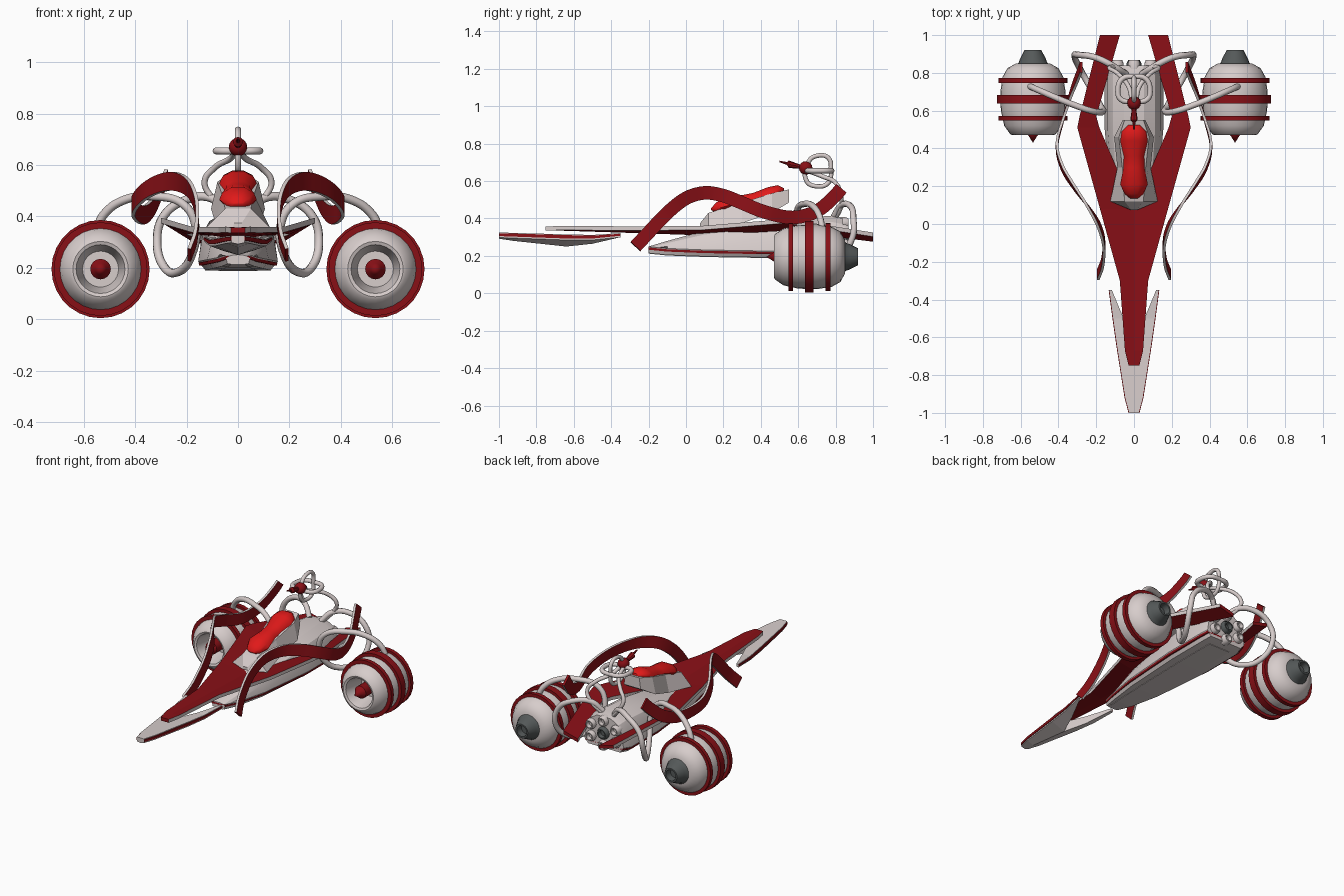
import bpy, bmesh, math
from mathutils import Vector

if "Cube" in bpy.data.objects:
    bpy.data.objects.remove(bpy.data.objects["Cube"])


def material(name, rgb):
    m = bpy.data.materials.new(name)
    m.diffuse_color = (*rgb, 1)
    m.use_nodes = True
    m.node_tree.nodes["Principled BSDF"].inputs["Base Color"].default_value = m.diffuse_color
    return m


DARK_RED = material("dark_red", (0.25, 0.005, 0.008))
BRIGHT = material("bright_red", (0.75, 0.01, 0.01))
PALE = material("pale", (0.68, 0.61, 0.60))
METAL = material("metal", (0.09, 0.10, 0.10))


def mirror(ob):
    ob.modifiers.new("mirror", "MIRROR").use_axis[0] = True


def loft(name, rings, mats, side_mats=None, caps=True, closed=True, smooth=None, both=False):
    """Skin a series of equal-length rings; side_mats gives one material slot per side."""
    bm = bmesh.new()
    rows = [[bm.verts.new(p) for p in r] for r in rings]
    n = len(rows[0])
    for a, b in zip(rows, rows[1:]):
        for i in range(n):
            j = (i + 1) % n
            f = bm.faces.new((a[i], a[j], b[j], b[i]))
            if side_mats:
                f.material_index = side_mats[i]
    if caps:
        bm.faces.new(rows[0])
        bm.faces.new(rows[-1])
    bmesh.ops.remove_doubles(bm, verts=bm.verts, dist=1e-5)
    bmesh.ops.recalc_face_normals(bm, faces=bm.faces)
    me = bpy.data.meshes.new(name)
    bm.to_mesh(me)
    bm.free()
    ob = bpy.data.objects.new(name, me)
    bpy.context.collection.objects.link(ob)
    for m in mats:
        me.materials.append(m)
    if both:
        mirror(ob)
    if smooth:
        bpy.ops.object.select_all(action='DESELECT')
        ob.select_set(True)
        bpy.context.view_layer.objects.active = ob
        bpy.ops.object.shade_smooth_by_angle(angle=math.radians(smooth))
    return ob


def lathe(name, profile, cx, cz, mat, n=28, both=True):
    """Revolve (y, radius) points about a line parallel to y."""
    rings = [[(cx + r * math.cos(2 * math.pi * i / n), y, cz + r * math.sin(2 * math.pi * i / n))
              for i in range(n)] for y, r in profile]
    return loft(name, rings, [mat], caps=False, smooth=35, both=both)


def tube(name, pts, radius, mat=PALE, closed=False, both=False):
    cu = bpy.data.curves.new(name, 'CURVE')
    cu.dimensions = '3D'
    cu.bevel_depth, cu.bevel_resolution, cu.resolution_u = radius, 2, 8
    cu.use_fill_caps = True
    sp = cu.splines.new('BEZIER')
    sp.bezier_points.add(len(pts) - 1)
    for b, p in zip(sp.bezier_points, pts):
        b.co = p
        b.handle_left_type = b.handle_right_type = 'AUTO'
    sp.use_cyclic_u = closed
    cu.materials.append(mat)
    ob = bpy.data.objects.new(name, cu)
    bpy.context.collection.objects.link(ob)
    if both:
        mirror(ob)


def sym(half, y):
    """Full cross-section from its right half, listed bottom to top."""
    return [(x, y, z) for x, z in half] + [(-x, y, z) for x, z in reversed(half)]


# Engine pods with bands, intake cone and nozzle
EX, EZ = 0.535, 0.195
lathe("engine_pod", [(.60, 0), (.60, .07), (.50, .088), (.475, .095), (.47, .108), (.475, .12), (.52, .152),
                     (.60, .170), (.70, .173), (.78, .160), (.825, .135), (.85, .09), (.85, 0)], EX, EZ, PALE)
for y, w, r in ((.56, .026, .182), (.66, .045, .191), (.76, .026, .182)):
    lathe("engine_band", [(y - w / 2, .14), (y - w / 2, r), (y + w / 2, r), (y + w / 2, .14)], EX, EZ, DARK_RED)
lathe("intake_cone", [(.60, .04), (.49, .04), (.465, .022), (.43, 0)], EX, EZ, DARK_RED, 16)
lathe("engine_nozzle", [(.84, .09), (.855, .075), (.875, .068), (.92, .045), (.92, .035), (.88, .03), (.88, 0)],
      EX, EZ, METAL, 20)

# Forked upper plate: y, inner x, outer x, inner z, outer z
plate = [(-.75, 0, .028, .357, .357), (-.67, 0, .048, .357, .360), (-.30, 0, .075, .345, .358),
         (.08, 0, .18, .332, .360), (.51, .183, .30, .355, .395), (.57, .20, .288, .352, .392), (1, .075, .18, .298, .325)]
loft("forked_plate", [[(a, y, za - .022), (b, y, zb - .022), (b, y, zb), (a, y, za)] for y, a, b, za, zb in plate],
     [DARK_RED, PALE], [0, 1, 0, 1], both=True)

# Nose spear with rear prongs: y, inner x, outer x, keel z, edge z, top z
nose = [(-1, 0, .025, .292, .298, .325), (-.92, 0, .046, .28, .295, .323), (-.64, 0, .09, .25, .285, .315),
        (-.50, .055, .110, .265, .285, .312), (-.35, .117, .130, .306, .300, .322)]
loft("nose_spear", [[(a, y, k), (b, y, e), (b, y, t), (a, y, t)] for y, a, b, k, e, t in nose], [PALE], both=True)
loft("nose_trim", [[(b - .006, y, e + .008), (b + .004, y, e + .008), (b + .004, y, t - .004), (b - .006, y, t - .004)]
                   for y, a, b, k, e, t in nose], [DARK_RED], both=True)

# Hull: y, half width, bottom z, top z
hull = [(-.20, .05, .215, .25), (-.10, .08, .205, .28), (.10, .12, .197, .335), (.50, .155, .19, .395),
        (.78, .155, .19, .415), (.84, .14, .20, .40)]
loft("hull", [sym([(w * .82, b), (w, b + .035), (w * .9, b + (t - b) * .62), (w * .72, b + (t - b) * .85),
                   (w * .35, t)], y) for y, w, b, t in hull], [PALE], smooth=25)
loft("hull_stripe", [sym([(w * .97, b + .018), (w * .99, b + .030)], y) for y, w, b, t in hull], [DARK_RED])
loft("keel_stripe", [sym([(w * .45 + .006, b - .003), (w * .45 + .006, b + .02)], y) for y, w, b, t in hull[:5]],
     [PALE])

# Rear thruster cluster
for i in range(7):
    a = math.pi / 3 * i + math.pi / 6
    r = .078 if i < 6 else 0
    s = .030 if i < 6 else .036
    lathe("thruster", [(.82, s * 1.1), (.85, s * 1.1), (.868, s * .85), (.868, s * .65), (.845, s * .5), (.845, 0)],
          r * 1.3 * math.cos(a), .298 + r * math.sin(a), METAL if i == 6 else PALE, 14, False)

# Arched side ribbons: path points (x, y, z), smoothed
path = [Vector(p) for p in ((.19, -.27, .25), (.165, -.20, .325), (.16, -.10, .43), (.19, 0, .508), (.25, .10, .537),
                            (.32, .20, .522), (.38, .30, .483), (.408, .42, .435), (.37, .57, .405), (.33, .70, .44),
                            (.295, .79, .515), (.28, .83, .56))]
ext = [2 * path[0] - path[1]] + path + [2 * path[-1] - path[-2]]
fine = []
for p0, p1, p2, p3 in zip(ext, ext[1:], ext[2:], ext[3:]):
    for k in range(4):
        t = k / 4
        fine.append(.5 * (2 * p1 + (p2 - p0) * t + (2 * p0 - 5 * p1 + 4 * p2 - p3) * t * t
                          + (3 * p1 - p0 - 3 * p2 + p3) * t ** 3))
fine.append(path[-1])
rings = []
for i, p in enumerate(fine):
    d = fine[min(i + 1, len(fine) - 1)] - fine[max(i - 1, 0)]
    n = Vector((0, -d.z, d.y)).normalized() * .036
    s = d.cross(n).normalized() * .007
    rings.append([p - n - s, p - n + s, p + n + s, p + n - s])
loft("side_ribbon", rings, [DARK_RED, PALE], [1, 0, 1, 0], smooth=30, both=True)

# Seat fairing: y, bottom half width, top half width, bottom z, top z
fair = [(.075, .02, .015, .355, .375), (.12, .125, .05, .355, .43), (.30, .088, .062, .375, .485),
        (.46, .105, .080, .43, .535), (.55, .06, .05, .485, .555)]
loft("seat_fairing", [sym([(a, b), (c, t)], y) for y, a, c, b, t in fair], [PALE])

# Padded seat: y, half width, bottom z, top z
seat = [(.135, .02, .445, .455), (.16, .05, .43, .485), (.21, .073, .44, .512), (.30, .055, .47, .525),
        (.36, .055, .48, .537), (.44, .075, .50, .568), (.49, .066, .52, .578), (.525, .03, .54, .562)]
loft("seat", [sym([(w * .7, b), (w, b + (t - b) * .35), (w * .85, b + (t - b) * .72), (w * .35, t)], y)
              for y, w, b, t in seat], [BRIGHT], smooth=60)

# Steering unit: ball, pointer, loops and curved stems
lathe("steering_ball", [(.64 - .036 * math.cos(math.pi * i / 8), .036 * math.sin(math.pi * i / 8)) for i in range(9)],
      0, .67, DARK_RED, 16, False)
loft("steering_pointer", [[(r * math.cos(a * math.pi / 4), y, z + r * math.sin(a * math.pi / 4)) for a in range(8)]
                          for y, z, r in ((.50, .705, .004), (.54, .694, .008), (.55, .69, .020), (.62, .675, .010))],
     [DARK_RED])
tube("upright_loop", [(0, y, z) for y, z in ((.645, .60), (.66, .71), (.70, .735), (.76, .725), (.775, .66),
                                             (.76, .59), (.70, .572))], .012, closed=True)
tube("grip_loop", [(x, y, .655) for x, y in ((-.07, .66), (0, .65), (.07, .66), (.085, .71), (.06, .77), (0, .78),
                                             (-.06, .77), (-.085, .71))], .014, closed=True)
tube("steering_stem", [(.01, .65, .655), (.03, .73, .625), (.09, .80, .59), (.13, .825, .535), (.10, .83, .47),
                       (.04, .80, .40)], .012, both=True)

# Looping struts joining hull and engines
tube("engine_strut", [(.04, .79, .41), (.10, .83, .47), (.20, .88, .465), (.29, .895, .40), (.315, .89, .30),
                      (.285, .82, .20), (.235, .73, .183), (.18, .63, .25), (.165, .595, .36), (.21, .595, .445),
                      (.33, .635, .478), (.44, .68, .465), (.52, .715, .41), (.555, .73, .34)], .017, both=True)
